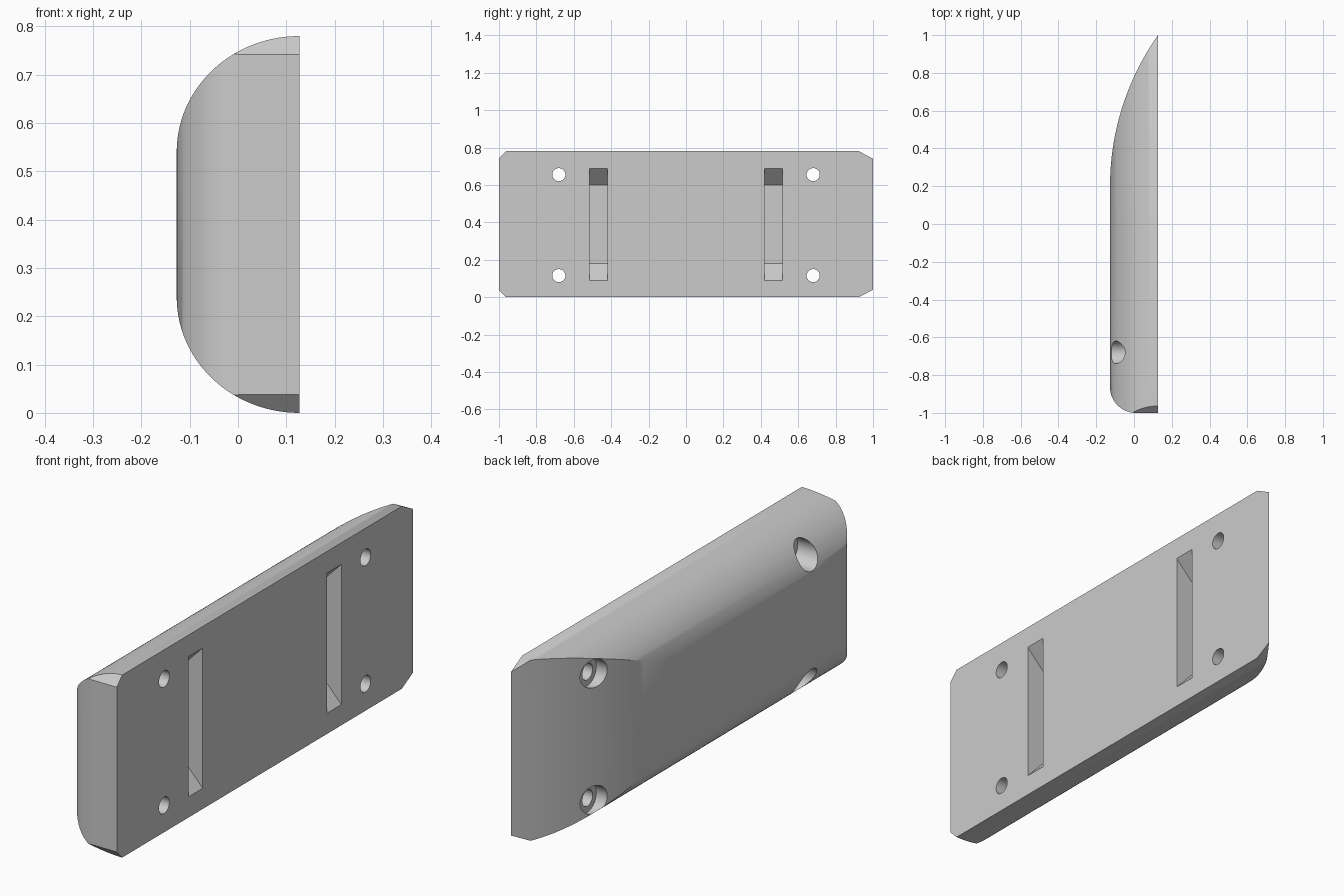
import bpy, bmesh
from math import sin, cos, pi, radians, sqrt
from mathutils import Matrix

default = bpy.data.objects.get("Cube")
if default:
    bpy.data.objects.remove(default)

HALF_X, HEIGHT, SLACK = 0.127, 0.78, 0.1
BACK = -HALF_X

grey = bpy.data.materials.new("plain_grey")
grey.use_nodes = True
grey.diffuse_color = (0.6, 0.6, 0.6, 1)
grey.node_tree.nodes["Principled BSDF"].inputs["Base Color"].default_value = (0.6, 0.6, 0.6, 1)


def finish(name, bm):
    bmesh.ops.recalc_face_normals(bm, faces=bm.faces)
    mesh = bpy.data.meshes.new(name)
    bm.to_mesh(mesh)
    bm.free()
    mesh.materials.append(grey)
    ob = bpy.data.objects.new(name, mesh)
    bpy.context.collection.objects.link(ob)
    return ob


def prism(name, outline, place, start, end):
    """Extrude a 2D outline; place(a, b, t) maps it into space."""
    bm = bmesh.new()
    face = bm.faces.new([bm.verts.new(place(a, b, start)) for a, b in outline])
    moved = bmesh.ops.extrude_face_region(bm, geom=[face])["geom"]
    shift = place(0, 0, end - start)
    bmesh.ops.translate(bm, vec=shift, verts=[v for v in moved if isinstance(v, bmesh.types.BMVert)])
    return finish(name, bm)


def drill(name, radius, x0, x1, y, z):
    bm = bmesh.new()
    bmesh.ops.create_cone(bm, cap_ends=True, segments=40, radius1=radius, radius2=radius, depth=x1 - x0,
                          matrix=Matrix.Translation(((x0 + x1) / 2, y, z)) @ Matrix.Rotation(pi / 2, 4, 'Y'))
    return finish(name, bm)


def combine(body, tool, operation):
    mod = body.modifiers.new(operation.lower(), 'BOOLEAN')
    mod.operation, mod.solver, mod.object = operation, 'EXACT', tool
    bpy.context.view_layer.objects.active = body
    bpy.ops.object.modifier_apply(modifier=mod.name)
    bpy.data.objects.remove(tool)


def arc(ca, cb, ra, rb, a0, a1, steps=28):
    angles = [radians(a0 + (a1 - a0) * i / steps) for i in range(steps + 1)]
    return [(ca + ra * cos(t), cb + rb * sin(t)) for t in angles]


# Cross-section with broadly rounded long edges
over = HALF_X + SLACK
section = ([(over, HEIGHT)] + arc(HALF_X, 0.54, 0.254, 0.24, 90, 180)
           + arc(HALF_X, 0.24, 0.254, 0.24, 180, 270) + [(over, 0)])
body = prism("grip_block", section, lambda a, b, t: (a, t, b), -1 - SLACK, 1 + SLACK)

# Plan: small round at the front end, long sweep towards the rear end
sweep = 0.8 ** 2 / (2 * 0.254) + 0.127
last = 180 - 39
plan = ([(over, -1)] + arc(0.01, -0.863, 0.137, 0.137, 270, 180)
        + arc(BACK + sweep, 0.2, sweep, sweep, 180, last))
plan.append((over, plan[-1][1]))
combine(body, prism("plan_tool", plan, lambda a, b, t: (a, b, t), -SLACK, HEIGHT + SLACK), 'INTERSECT')

# Mounting face with clipped corners (clip lines run past the block)
half = [(-0.925, 0.82), (-1.05, 0.69), (-1.05, 0.09), (-0.925, -0.04),
        (0.85, -0.04), (1.075, 0.08), (1.075, 0.70), (0.85, 0.82)]
combine(body, prism("outline_tool", half, lambda a, b, t: (t, a, b), BACK - SLACK, HALF_X), 'INTERSECT')

# Strap slots with sloping ends, and countersunk screw holes
for side in (-1, 1):
    slot = [(HALF_X + 0.02, 0.708), (HALF_X - 0.085, 0.60), (HALF_X - 0.085, 0.18), (HALF_X + 0.02, 0.067)]
    y = 0.468 * side
    combine(body, prism("slot_tool", slot, lambda a, b, t: (a, t, b), y - 0.048, y + 0.048), 'DIFFERENCE')
    for z in (0.115, 0.655):
        combine(body, drill("bore_tool", 0.035, -0.3, 0.3, 0.68 * side, z), 'DIFFERENCE')
        combine(body, drill("recess_tool", 0.06, -0.3, -0.01, 0.68 * side, z), 'DIFFERENCE')

bpy.ops.object.select_all(action='DESELECT')
body.select_set(True)
bpy.context.view_layer.objects.active = body
bpy.ops.object.shade_smooth_by_angle(angle=radians(30))
